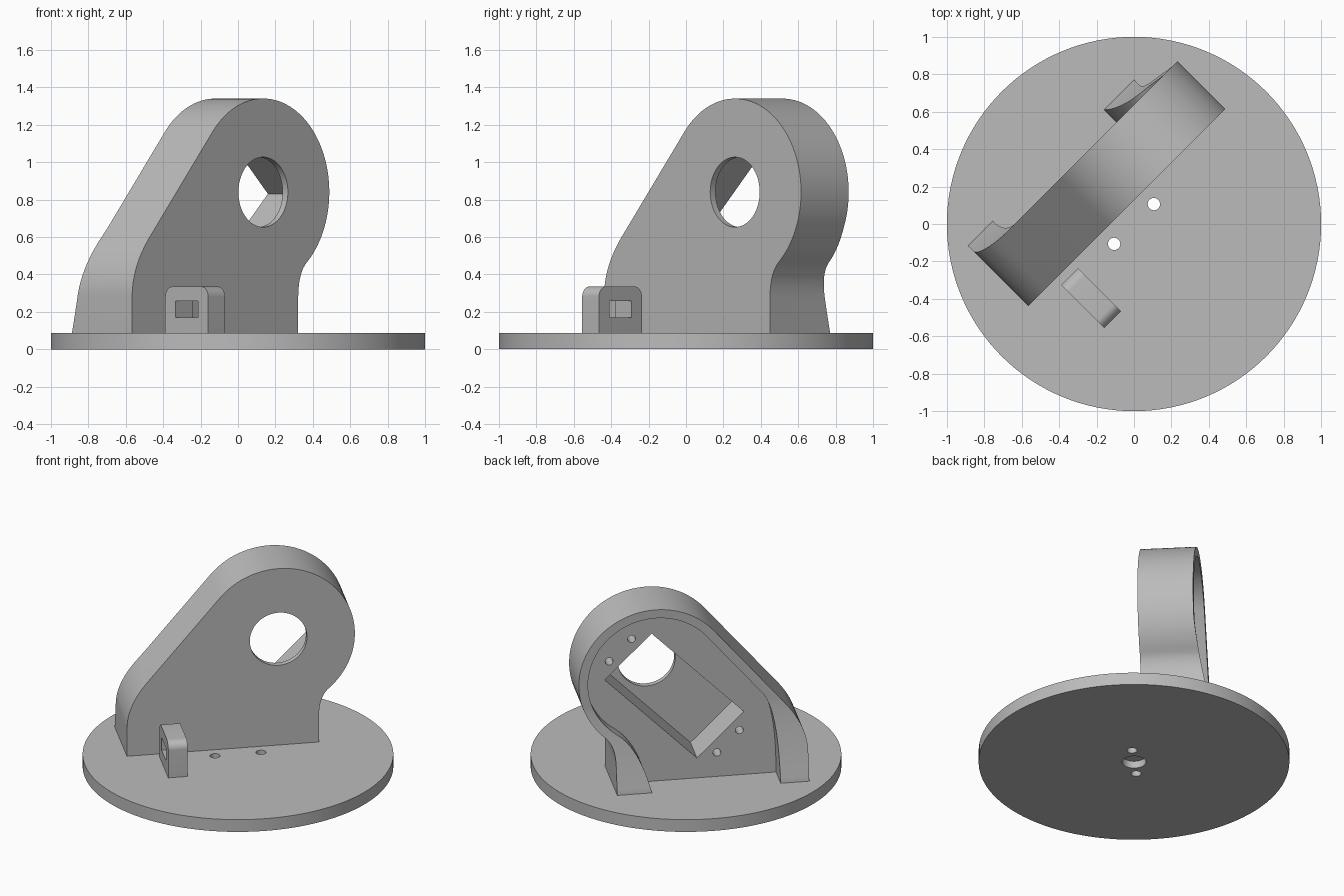
import bpy, bmesh
from math import sin, cos, pi, radians
from mathutils import Matrix

old = bpy.data.objects.get("Cube")
if old:
    bpy.data.objects.remove(old, do_unlink=True)

grey = bpy.data.materials.new("plain grey")
grey.use_nodes = True
grey.diffuse_color = (0.5, 0.5, 0.5, 1)
grey.node_tree.nodes["Principled BSDF"].inputs["Base Color"].default_value = (0.5, 0.5, 0.5, 1)

TURN = Matrix.Rotation(radians(45), 4, "Z")   # whole assembly is turned on the disc


def prism(name, outline, start, end, axis):
    """Extrude a 2D outline along one axis, then turn it with the assembly."""
    place = {"x": lambda a, b, t: (t, a, b),
             "y": lambda a, b, t: (a, t, b),
             "z": lambda a, b, t: (a, b, t)}[axis]
    bm = bmesh.new()
    rings = [[bm.verts.new(place(a, b, t)) for a, b in outline] for t in (start, end)]
    for ring in rings:
        bm.faces.new(ring)
    n = len(outline)
    for i in range(n):
        j = (i + 1) % n
        bm.faces.new((rings[0][i], rings[0][j], rings[1][j], rings[1][i]))
    bmesh.ops.recalc_face_normals(bm, faces=bm.faces)
    bm.transform(TURN)
    mesh = bpy.data.meshes.new(name)
    bm.to_mesh(mesh)
    bm.free()
    mesh.materials.append(grey)
    ob = bpy.data.objects.new(name, mesh)
    bpy.context.collection.objects.link(ob)
    return ob


def arc(cx, cy, r, a0, a1, n=40):
    angles = [radians(a0 + (a1 - a0) * i / n) for i in range(n + 1)]
    return [(cx + r * cos(a), cy + r * sin(a)) for a in angles]


def circle(cx, cy, r, n=48):
    return arc(cx, cy, r, 0, 360, n)[:-1]


def bend(p, c, q, n=12):
    """Quadratic curve from p to q, pulled to c."""
    ts = [i / n for i in range(n + 1)]
    return [tuple((1 - t) ** 2 * p[k] + 2 * t * (1 - t) * c[k] + t * t * q[k] for k in (0, 1))
            for t in ts]


def rect(a0, a1, b0, b1):
    return [(a0, b0), (a1, b0), (a1, b1), (a0, b1)]


def cut(target, *cutters):
    bpy.context.view_layer.objects.active = target
    for c in cutters:
        c.hide_render = True
        mod = target.modifiers.new("cut", "BOOLEAN")
        mod.operation, mod.solver, mod.object = "DIFFERENCE", "EXACT", c
        bpy.ops.object.modifier_apply(modifier=mod.name)
        bpy.data.objects.remove(c, do_unlink=True)


def finish(ob):
    bpy.ops.object.select_all(action="DESELECT")
    ob.select_set(True)
    bpy.context.view_layer.objects.active = ob
    bpy.ops.object.shade_smooth_by_angle(angle=radians(28))


DISC_TOP = 0.087
CU, CZ = 0.28, 0.84          # centre of the round head
FRONT, FLOOR, BACK, FOOT = 0.09, 0.37, 0.45, 0.545

# Base disc with two through holes and a blind hole underneath
disc = prism("base_disc", circle(0, 0, 1, 128), 0, DISC_TOP, "z")
cut(disc,
    prism("hole", circle(0.15, 0, 0.033, 24), -1, 1, "z"),
    prism("hole", circle(-0.15, 0, 0.033, 24), -1, 1, "z"),
    prism("hole", circle(0, 0, 0.077, 32), -0.1, 0.05, "z"))
finish(disc)

# Upright bracket: round head, sloping side, curved feet
outer = (arc(CU, CZ, 0.5, -48.6, 139.8, 56)
         + bend((-0.577, 0.6), (-0.71, 0.442), (-0.71, 0.28))
         + [(-0.71, 0.05), (0.545, 0.05)]
         + bend((0.545, 0.27), (0.545, 0.408), (0.61, 0.464))[:-1])
bracket = prism("upright_bracket", outer, FRONT, 0.6, "y")

# Back is trimmed so the feet flare out towards the disc
steps = [i / 16 for i in range(17)]
flare = [(BACK + (FOOT - BACK) * (1 - t) ** 1.4, DISC_TOP + 0.57 * t) for t in steps]
trim = [(FOOT, 0)] + flare + [(BACK, 1.6), (0.8, 1.6), (0.8, 0)]

# Shallow recess leaving a rim and two feet
inner = (arc(CU, CZ, 0.44, -55.6, 139.8, 56)
         + bend((-0.422, 0.69), (-0.523, 0.57), (-0.523, DISC_TOP))
         + [(-0.523, 0), (0.318, 0)]
         + bend((0.318, DISC_TOP), (0.39, 0.379), (0.5286, 0.477))[:-1])

# Slanted pocket, screw holes and round window
PU, PZ, S = 0.142, 0.682, cos(pi / 4)


def slant(a, b):
    return (PU + (a - b) * S, PZ + (a + b) * S)


pocket = [slant(a, b) for a, b in rect(-0.426, 0.426, -0.216, 0.216)]
screws = [prism("screw", circle(*slant(a, b), 0.026, 20), 0.25, 0.7, "y")
          for a in (-0.498, 0.498) for b in (-0.104, 0.104)]
cut(bracket,
    prism("trim", trim, -2, 2, "x"),
    prism("recess", inner, FLOOR, 0.8, "y"),
    prism("pocket", pocket, 0.13, 0.75, "y"),
    prism("window", circle(CU, CZ, 0.187, 64), -0.2, 0.3, "y"),
    *screws)
finish(bracket)

# Small rounded lug with a square slot in front of the bracket
r, top, v0, v1 = 0.055, 0.335, -0.28, 0.045
lug_outline = ([(v0, 0.05), (v1, 0.05)] + arc(v1 - r, top - r, r, 0, 90, 10)
               + arc(v0 + r, top - r, r, 90, 180, 10))
lug = prism("small_lug", lug_outline, -0.505, -0.378, "x")
cut(lug, prism("slot", rect(-0.202, -0.033, 0.17, 0.258), -1, 0, "x"))
finish(lug)
